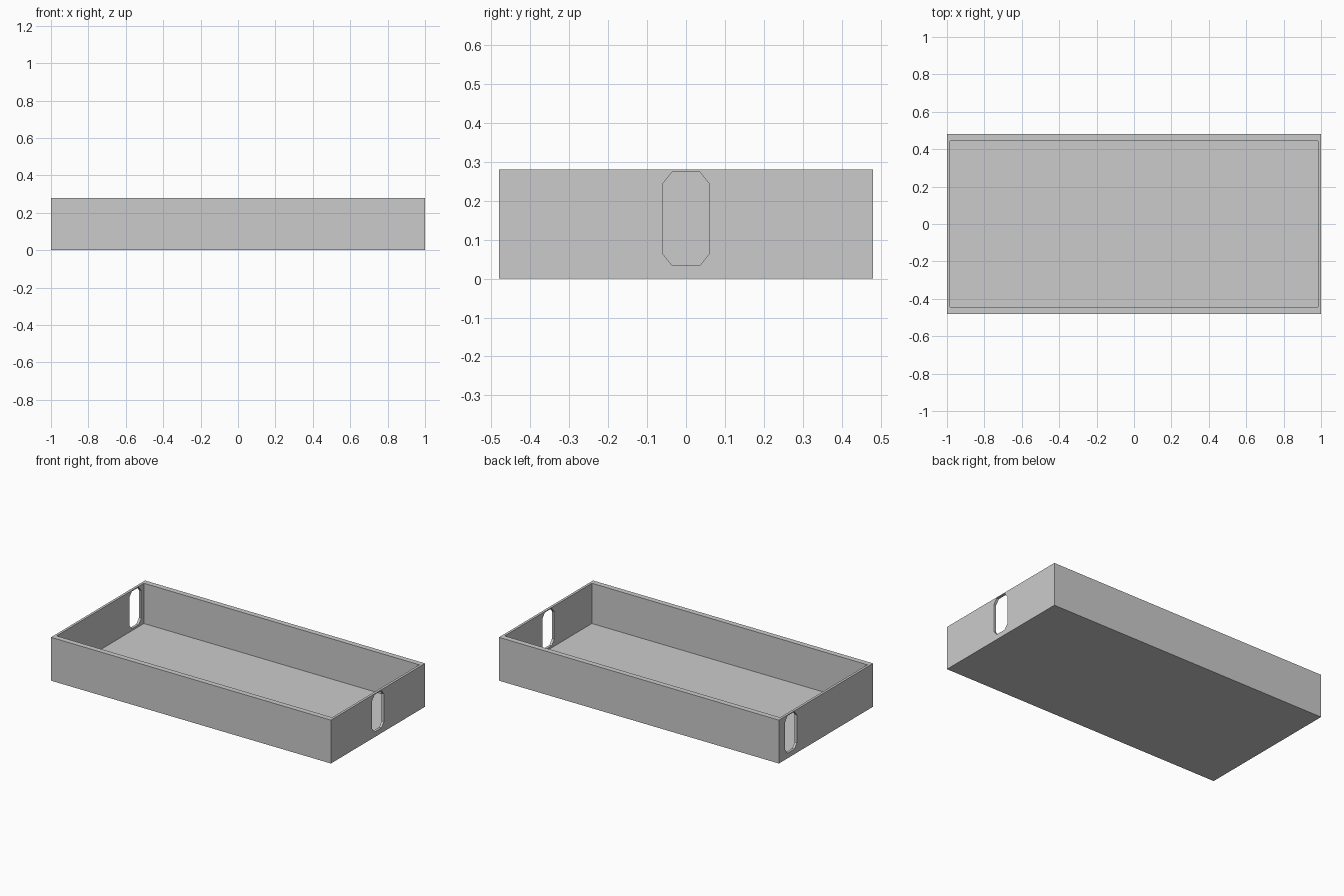
import bpy, bmesh

if "Cube" in bpy.data.objects:
    bpy.data.objects.remove(bpy.data.objects["Cube"])

HX, HY, H = 1.0, 0.48, 0.28       # outer half sizes and height
TX, TY, FLOOR = 0.016, 0.035, 0.02  # end wall, side wall and floor thickness


def finish(bm, name):
    bmesh.ops.recalc_face_normals(bm, faces=bm.faces)
    mesh = bpy.data.meshes.new(name)
    bm.to_mesh(mesh)
    bm.free()
    obj = bpy.data.objects.new(name, mesh)
    bpy.context.collection.objects.link(obj)
    return obj


def box(name, hx, hy, z0, z1):
    bm = bmesh.new()
    bmesh.ops.create_cube(bm, size=1)
    for v in bm.verts:
        v.co = (v.co.x * 2 * hx, v.co.y * 2 * hy, z0 + (v.co.z + 0.5) * (z1 - z0))
    return finish(bm, name)


def handle_cutter(name, x, y):
    # chamfered upright slot pushed through an end wall
    hw, z0, z1, cy, cz = 0.06, 0.033, 0.274, 0.025, 0.031
    pts = [(-hw, z0 + cz), (-hw + cy, z0), (hw - cy, z0), (hw, z0 + cz),
           (hw, z1 - cz), (hw - cy, z1), (-hw + cy, z1), (-hw, z1 - cz)]
    bm = bmesh.new()
    face = bm.faces.new([bm.verts.new((x - 0.05, y + py, pz)) for py, pz in pts])
    ext = bmesh.ops.extrude_face_region(bm, geom=[face])
    bmesh.ops.translate(bm, vec=(0.1, 0, 0),
                        verts=[g for g in ext["geom"] if isinstance(g, bmesh.types.BMVert)])
    return finish(bm, name)


# open tray
tray = box("tray", HX, HY, 0, H)

# hollow and the two handle slots (the left one sits towards the back)
cutters = [box("cavity_cutter", HX - TX, HY - TY, FLOOR, H + 0.1),
           handle_cutter("right_slot_cutter", HX, 0.0),
           handle_cutter("left_slot_cutter", -HX, 0.357)]
for c in cutters:
    mod = tray.modifiers.new(c.name, "BOOLEAN")
    mod.operation, mod.solver, mod.object = "DIFFERENCE", "EXACT", c

bpy.context.view_layer.objects.active = tray
tray.select_set(True)
for c in cutters:
    bpy.ops.object.modifier_apply(modifier=c.name)
    bpy.data.objects.remove(c)
bpy.ops.object.shade_smooth_by_angle(angle=0.5)
